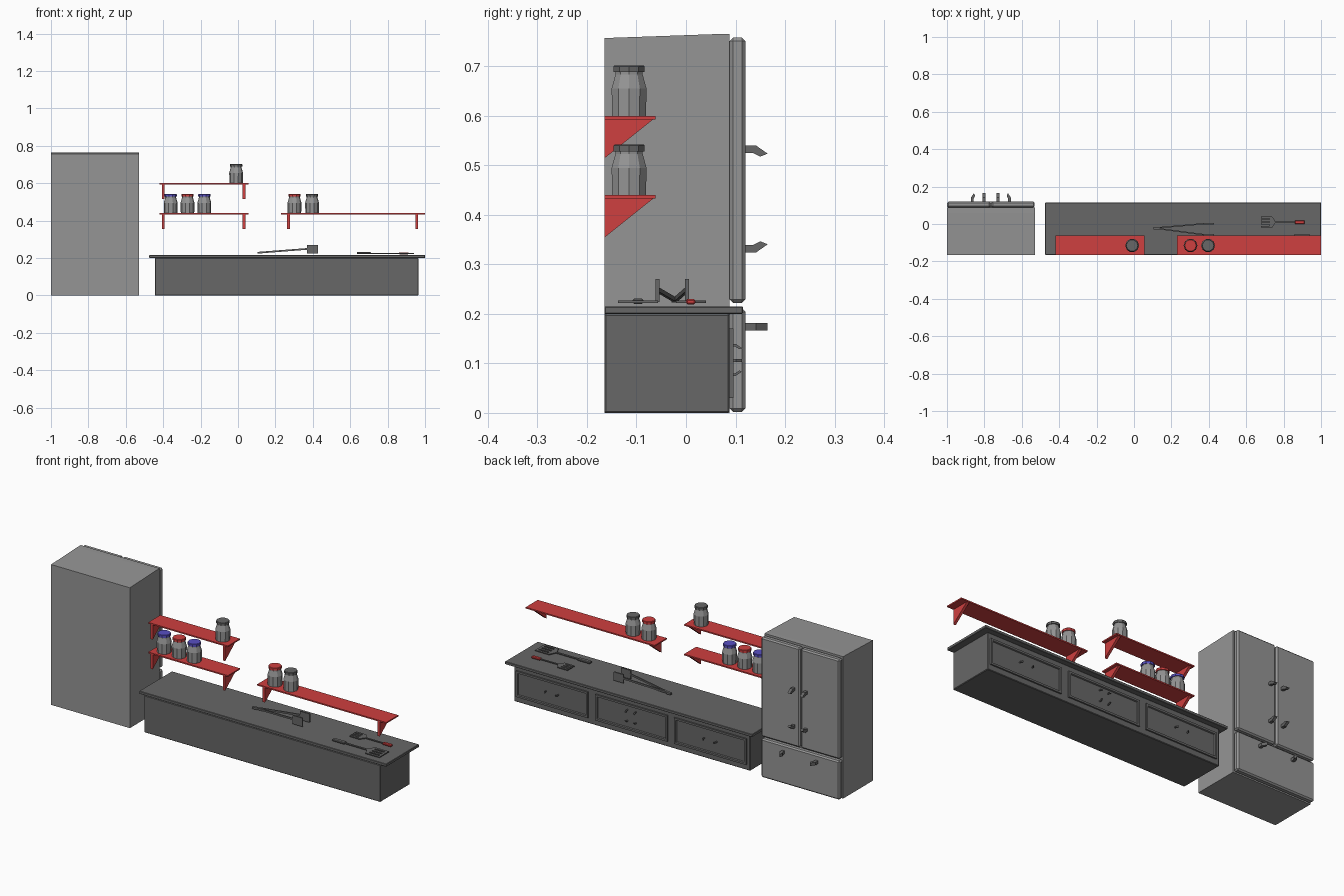
import bpy, bmesh, math
from mathutils import Vector

cube = bpy.data.objects.get("Cube")
if cube:
    bpy.data.objects.remove(cube)


def material(name, r, g, b):
    m = bpy.data.materials.new(name)
    m.use_nodes = True
    m.diffuse_color = (r, g, b, 1)
    m.node_tree.nodes["Principled BSDF"].inputs["Base Color"].default_value = (r, g, b, 1)
    return m


STEEL = material("light grey", 0.30, 0.30, 0.30)
DARK = material("dark grey", 0.135, 0.135, 0.135)
RED = material("red", 0.62, 0.05, 0.05)
BLUE = material("blue", 0.10, 0.08, 0.55)


def finish(name, bm, *mats):
    bmesh.ops.recalc_face_normals(bm, faces=bm.faces)
    mesh = bpy.data.meshes.new(name)
    bm.to_mesh(mesh)
    bm.free()
    for m in mats:
        mesh.materials.append(m)
    ob = bpy.data.objects.new(name, mesh)
    bpy.context.collection.objects.link(ob)
    return ob


def prism(name, outline, lo, hi, axis, mat):
    """Extrude a flat outline along one axis from lo to hi."""
    place = {"X": lambda p, t: (t, *p),
             "Y": lambda p, t: (p[0], t, p[1]),
             "Z": lambda p, t: (*p, t)}[axis]
    bm = bmesh.new()
    a = [bm.verts.new(place(p, lo)) for p in outline]
    b = [bm.verts.new(place(p, hi)) for p in outline]
    bm.faces.new(a)
    bm.faces.new(b)
    for i in range(len(a)):
        j = (i + 1) % len(a)
        bm.faces.new((a[i], a[j], b[j], b[i]))
    return finish(name, bm, mat)


def box(name, x, y, z, mat, bevel=0):
    ob = prism(name, [(x[0], y[0]), (x[1], y[0]), (x[1], y[1]), (x[0], y[1])], *z, "Z", mat)
    if bevel:
        mod = ob.modifiers.new("bevel", "BEVEL")
        mod.width, mod.segments = bevel, 1
    return ob


def handle(name, mid, half, base, out, thick, across, vertical):
    """Chamfered pull handle standing off a +y face."""
    c = (out - base) * 0.5
    outer = [(half, base), (half, out - c), (half - c * 0.7, out)]
    inner = [(half - c * 0.7 - thick * 0.4, out - thick),
             (half - thick, out - c - thick * 0.4), (half - thick, base)]
    side = outer + inner
    mirror = [(-u, v) for u, v in reversed(side)]
    pts = [(mid + u, v) for u, v in side + mirror]
    if vertical:
        return prism(name, [(v, u) for u, v in pts], *across, "X", DARK)
    return prism(name, pts, *across, "Z", DARK)


# Refrigerator
FX = -0.765
prism("fridge_body", [(-0.165, 0), (0.088, 0), (0.088, 0.765), (0.06, 0.765), (-0.165, 0.757)],
      -1.0, -0.53, "X", STEEL)
for side, s in (("left", 1), ("right", -1)):
    xs = sorted((FX + s * 0.003, FX + s * 0.234))
    box("fridge_door_" + side, xs, (0.088, 0.12), (0.222, 0.758), STEEL, 0.007)
    hx = FX + s * 0.037
    handle("fridge_door_handle_" + side, 0.432, 0.108, 0.118, 0.165, 0.015,
           (hx - 0.008, hx + 0.008), True)
box("freezer_drawer", (FX - 0.234, FX + 0.234), (0.088, 0.12), (0.002, 0.211), STEEL, 0.007)
handle("freezer_handle", FX, 0.107, 0.118, 0.165, 0.015, (0.166, 0.182), False)

# Counter with three framed fronts
box("counter_body", (-0.445, 0.965), (-0.165, 0.088), (0, 0.2), DARK, 0.003)
box("counter_top", (-0.475, 1.0), (-0.165, 0.115), (0.2, 0.215), DARK, 0.002)


def framed_front(name, x0, x1):
    bm = bmesh.new()
    bmesh.ops.create_cube(bm, size=1)
    for v in bm.verts:
        v.co = Vector(((x0 + x1) / 2 + v.co.x * (x1 - x0), 0.091 + v.co.y * 0.01, 0.1 + v.co.z * 0.14))
    front = [f for f in bm.faces if f.normal.y > 0.9]
    bmesh.ops.inset_region(bm, faces=front, thickness=0.015)
    bmesh.ops.inset_region(bm, faces=front, thickness=0.004, depth=-0.006)
    finish(name, bm, DARK)


for name, cx in (("right", -0.21), ("middle", 0.26), ("left", 0.735)):
    framed_front("cabinet_front_" + name, cx - 0.215, cx + 0.215)
    if name == "middle":
        for s in (-1, 1):
            hx = cx + s * 0.025
            handle("cabinet_handle", 0.107, 0.032, 0.089, 0.113, 0.005, (hx - 0.003, hx + 0.003), True)
    else:
        handle("drawer_handle_" + name, cx, 0.04, 0.089, 0.113, 0.005, (0.103, 0.109), False)

# Wall shelves with triangular brackets
for name, x0, x1, top, brackets in (("upper", -0.42, 0.055, 0.6, (-0.40, 0.032)),
                                    ("lower", -0.42, 0.055, 0.44, (-0.40, 0.032)),
                                    ("long", 0.23, 1.0, 0.44, (0.27, 0.955))):
    box("shelf_" + name, (x0, x1), (-0.165, -0.062), (top - 0.007, top), RED)
    for bx in brackets:
        prism("shelf_bracket_" + name,
              [(-0.165, top - 0.086), (-0.165, top - 0.007), (-0.066, top - 0.007)],
              bx - 0.007, bx + 0.007, "X", RED)


# Faceted jars with coloured lids
def lathe(name, x, y, z, profile, mat, sides=10):
    bm = bmesh.new()
    rings = []
    for r, h in profile:
        rings.append([bm.verts.new((x + r * math.cos(a), y + r * math.sin(a), z + h))
                      for a in (math.tau * i / sides for i in range(sides))])
    for lo, hi in zip(rings, rings[1:]):
        for i in range(sides):
            j = (i + 1) % sides
            bm.faces.new((lo[i], lo[j], hi[j], hi[i]))
    bm.faces.new(rings[0])
    bm.faces.new(rings[-1])
    finish(name, bm, mat)


for x, z, lid in ((-0.36, 0.44, BLUE), (-0.27, 0.44, RED), (-0.18, 0.44, BLUE),
                  (-0.01, 0.6, DARK), (0.302, 0.44, RED), (0.396, 0.44, DARK)):
    lathe("jar", x, -0.115, z, [(0.036, 0), (0.037, 0.055), (0.029, 0.083), (0.029, 0.09)], STEEL)
    lathe("jar_lid", x, -0.115, z, [(0.033, 0.088), (0.033, 0.1), (0.031, 0.102)], lid)


# Tongs: two rising arms meeting at a hinge, with upright paddles
def rod(name, a, b, w, h, mat):
    a, b = Vector(a), Vector(b)
    side = (b - a).cross(Vector((0, 0, 1))).normalized() * w / 2
    up = Vector((0, 0, h / 2))
    bm = bmesh.new()
    ends = [[bm.verts.new(p + side * s + up * t) for s, t in ((1, 1), (-1, 1), (-1, -1), (1, -1))]
            for p in (a, b)]
    for ring in ends:
        bm.faces.new(ring)
    for i in range(4):
        j = (i + 1) % 4
        bm.faces.new((ends[0][i], ends[0][j], ends[1][j], ends[1][i]))
    finish(name, bm, mat)


for y in (-0.058, 0.002):
    rod("tongs_arm", (0.108, -0.022, 0.228), (0.38, y, 0.249), 0.007, 0.009, DARK)
    box("tongs_paddle", (0.37, 0.427), (y - 0.004, y + 0.004), (0.224, 0.27), DARK)
box("tongs_hinge", (0.104, 0.13), (-0.029, -0.015), (0.223, 0.233), DARK)

# Fork turner with red grip
Z = (0.222, 0.227)
prism("turner_neck", [(0.725, -0.02), (0.738, -0.02), (0.755, 0.004), (0.755, 0.016),
                      (0.738, 0.04), (0.725, 0.04)], *Z, "Z", DARK)
for i in range(4):
    y = -0.015 + i * 0.0167
    box("turner_tine", (0.678, 0.726), (y - 0.005, y + 0.005), Z, DARK)
box("turner_stem", (0.75, 0.865), (0.006, 0.013), Z, DARK)
box("turner_grip", (0.86, 0.912), (0, 0.019), (0.219, 0.23), RED, 0.003)

# Slotted spatula
Y = -0.097
prism("spatula_neck", [(0.87, Y - 0.04), (0.87, Y + 0.04), (0.857, Y + 0.04), (0.84, Y + 0.006),
                       (0.84, Y - 0.006), (0.857, Y - 0.04)], *Z, "Z", DARK)
for i in range(4):
    y = Y - 0.034 + i * 0.0227
    box("spatula_bar", (0.868, 0.932), (y - 0.006, y + 0.006), Z, DARK)
box("spatula_tip", (0.928, 0.94), (Y - 0.04, Y + 0.04), Z, DARK)
box("spatula_stem", (0.7, 0.845), (Y - 0.005, Y + 0.005), Z, DARK)
box("spatula_grip", (0.635, 0.71), (Y - 0.011, Y + 0.011), (0.22, 0.231), DARK, 0.003)
